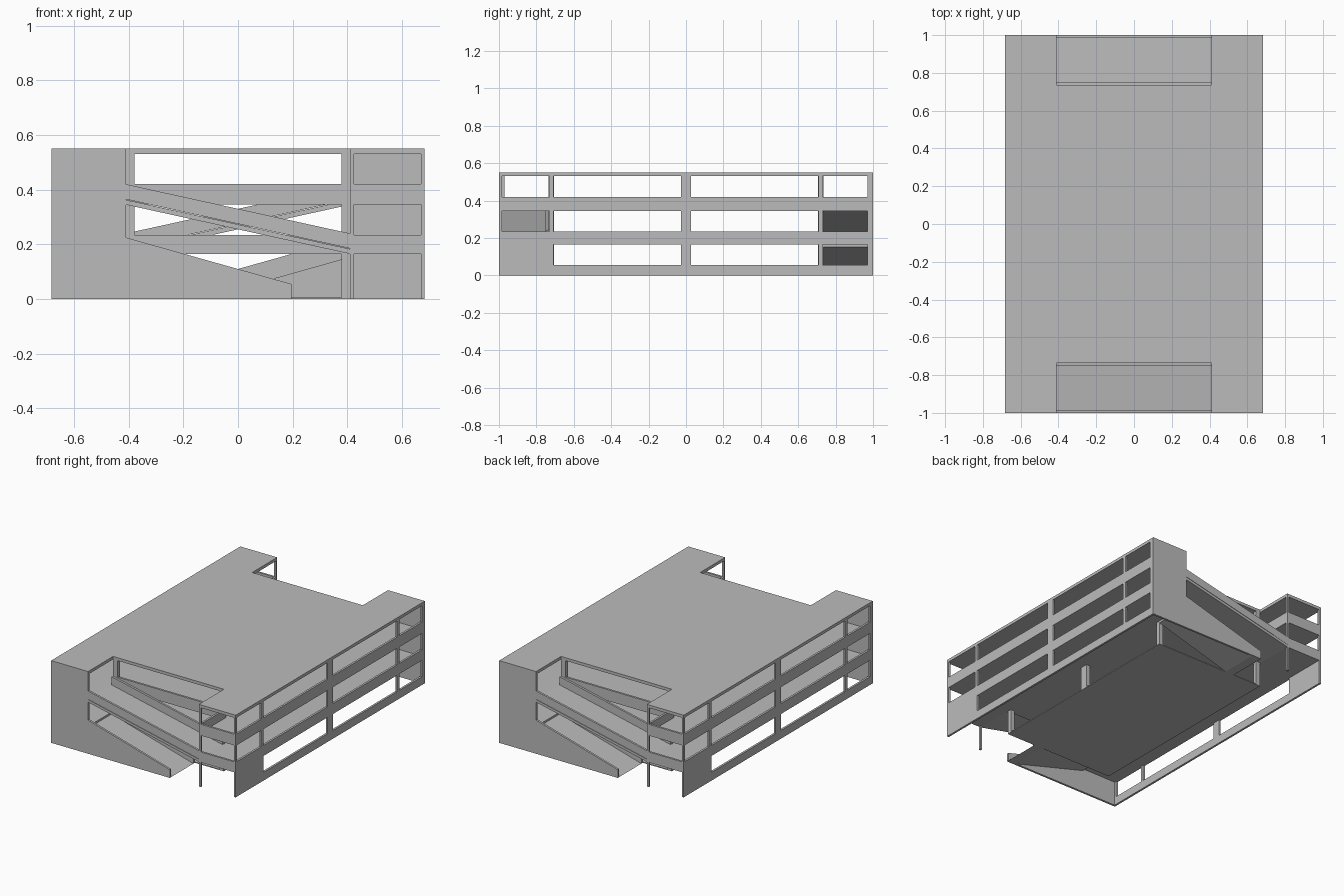
import bpy
import bmesh
from mathutils import Matrix

if "Cube" in bpy.data.objects:
    bpy.data.objects.remove(bpy.data.objects["Cube"])

grey = bpy.data.materials.new("concrete_grey")
grey.diffuse_color = (0.5, 0.5, 0.5, 1)
grey.use_nodes = True
grey.node_tree.nodes["Principled BSDF"].inputs["Base Color"].default_value = grey.diffuse_color

X, Y, H = 0.683, 1.0, 0.55      # half width, half depth, height
NX, NY = 0.41, 0.735            # ramp bay: half width and inner edge
T = 0.014                       # wall thickness
FLOORS = [(0.165, 0.183), (0.345, 0.363), (0.53, H)]
PARAPETS = [(0.165, 0.235), (0.345, 0.42)]


def prism(bm, outline, y0, y1):
    """Extrude an x-z outline from y0 to y1."""
    face = bm.faces.new([bm.verts.new((x, y0, z)) for x, z in outline])
    out = bmesh.ops.extrude_face_region(bm, geom=[face])["geom"]
    verts = [v for v in out if isinstance(v, bmesh.types.BMVert)]
    bmesh.ops.translate(bm, verts=verts, vec=(0, y1 - y0, 0))


def box(bm, x0, x1, y0, y1, z0, z1):
    prism(bm, [(x0, z0), (x1, z0), (x1, z1), (x0, z1)], y0, y1)


def finish(bm, name, twin=True):
    """Make the object; twin adds a copy turned half way round the centre."""
    if twin:
        geom = bm.verts[:] + bm.edges[:] + bm.faces[:]
        new = bmesh.ops.duplicate(bm, geom=geom)["geom"]
        verts = [v for v in new if isinstance(v, bmesh.types.BMVert)]
        bmesh.ops.rotate(bm, verts=verts, matrix=Matrix.Rotation(3.14159265, 3, 'Z'))
    bmesh.ops.recalc_face_normals(bm, faces=bm.faces)
    me = bpy.data.meshes.new(name)
    bm.to_mesh(me)
    bm.free()
    me.materials.append(grey)
    bpy.context.collection.objects.link(bpy.data.objects.new(name, me))


# Floor slabs and roof, H shaped around the two ramp bays
for (z0, z1), name in zip(FLOORS, ("first_floor", "second_floor", "roof")):
    bm = bmesh.new()
    outline = [(-X, -Y), (-NX, -Y), (-NX, -NY), (NX, -NY), (NX, -Y), (X, -Y),
               (X, Y), (NX, Y), (NX, NY), (-NX, NY), (-NX, Y), (-X, Y)]
    face = bm.faces.new([bm.verts.new((x, y, z0)) for x, y in outline])
    top = bmesh.ops.extrude_face_region(bm, geom=[face])["geom"]
    bmesh.ops.translate(bm, verts=[v for v in top if isinstance(v, bmesh.types.BMVert)],
                        vec=(0, 0, z1 - z0))
    finish(bm, name, False)

# Ground plate between the inner columns
bm = bmesh.new()
box(bm, -NX, NX, -NY, NY, 0, 0.006)
finish(bm, "ground_plate", False)

# Long side walls: bands, posts and the closed ground corner
bm = bmesh.new()
for z0, z1 in [(0, 0.055)] + PARAPETS + [(0.53, H)]:
    box(bm, X - T, X, -Y, Y, z0, z1)
for y0, y1 in [(-Y, -0.985), (-0.73, -0.708), (-0.027, 0.027), (0.708, 0.73), (0.97, Y)]:
    box(bm, X - T, X, y0, y1, 0, H)
box(bm, X - T, X, -Y, -0.71, 0, 0.165)
finish(bm, "side_walls")

# Closed end walls of the corner blocks
bm = bmesh.new()
box(bm, -X, -NX, -Y, -Y + T, 0, H)
finish(bm, "solid_end_walls")

# Open corner bays: bands and posts
bm = bmesh.new()
for z0, z1 in PARAPETS + [(0.53, H)]:
    box(bm, NX, X, -Y, -Y + T, z0, z1)
box(bm, NX, NX + 0.015, -Y, -Y + T, 0, H)
box(bm, X - T, X, -Y, -Y + T, 0, H)
box(bm, NX, NX + T, -Y, -NY, 0.345, 0.42)
finish(bm, "open_bay_frames")

# Parapets along the inner edge of the ramp bays
bm = bmesh.new()
for z0, z1 in PARAPETS:
    box(bm, -NX, NX, -NY, -NY + T, z0, z1)
finish(bm, "inner_parapets")

# Inner columns
bm = bmesh.new()
for x in (-0.394, 0.394):
    box(bm, x - 0.015, x + 0.015, -NY, -NY + 0.028, 0, 0.53)
box(bm, 0.379, 0.409, -0.025, 0.025, 0, 0.53)
finish(bm, "inner_columns")

# Upper ramps from the first floor bay to the second floor block
bm = bmesh.new()
deck = [(-NX, 0.345), (NX, 0.165), (NX, 0.183), (-NX, 0.363)]
prism(bm, deck, -Y, -NY)
rail = [(-NX, 0.365), (NX, 0.185), (NX, 0.24), (-NX, 0.42)]
for y in (-Y, -NY - T - 0.001):
    prism(bm, rail, y, y + T)
finish(bm, "upper_ramps")

# Lower ramps from the ground, with the outer wall filled down to the ground
bm = bmesh.new()
prism(bm, [(-NX, 0.152), (0.13, 0), (0.195, 0), (-NX, 0.17)], -Y + 0.002, -NY)
prism(bm, [(-NX, 0), (0.195, 0), (0.195, 0.055), (-NX, 0.225)], -Y, -Y + T)
prism(bm, [(-NX, 0.165), (0.195, 0), (0.195, 0.055), (-NX, 0.225)], -NY - T - 0.001, -NY - 0.001)
finish(bm, "lower_ramps")
